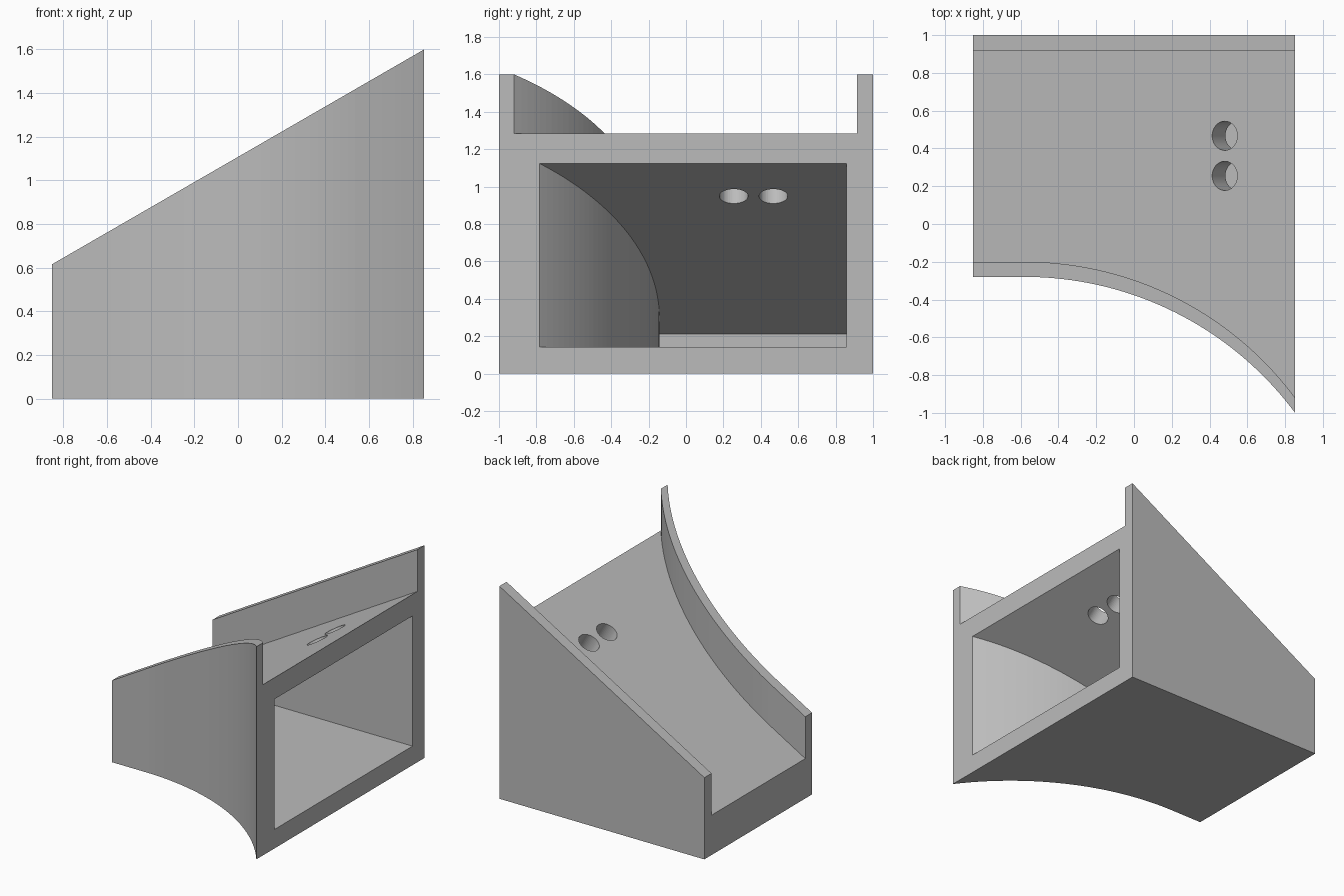
import bpy, bmesh, math
from mathutils import Vector, Matrix

old = bpy.data.objects.get("Cube")
if old:
    bpy.data.objects.remove(old, do_unlink=True)

HALF = 0.853                      # half of the width in x
TILT = math.radians(30)           # slope of the ramp
ARC_X = -0.58                     # where the curved side begins
RADIUS = 1.786

grey = bpy.data.materials.new("plain_grey")
grey.use_nodes = True
grey.diffuse_color = (0.5, 0.5, 0.5, 1)
grey.node_tree.nodes["Principled BSDF"].inputs["Base Color"].default_value = (0.5, 0.5, 0.5, 1)


def outline(x0, x1, back, front, radius, steps=40):
    """Plan with a straight back and a front that sweeps outward along an arc."""
    sweep = math.asin((x1 - ARC_X) / radius)
    pts = [(x1, back), (x0, back), (x0, front)]
    for i in range(steps + 1):
        a = sweep * i / steps
        pts.append((ARC_X + radius * math.sin(a), front - radius * (1 - math.cos(a))))
    return pts


def slope(z_at_right):
    return lambda x: z_at_right + (x - HALF) * math.tan(TILT)


def level(z):
    return lambda x: z


def finish(name, bm):
    bmesh.ops.recalc_face_normals(bm, faces=bm.faces)
    mesh = bpy.data.meshes.new(name)
    bm.to_mesh(mesh)
    bm.free()
    mesh.materials.append(grey)
    obj = bpy.data.objects.new(name, mesh)
    bpy.context.collection.objects.link(obj)
    return obj


def prism(name, pts, bottom, top):
    bm = bmesh.new()
    low = [bm.verts.new((x, y, bottom(x))) for x, y in pts]
    high = [bm.verts.new((x, y, top(x))) for x, y in pts]
    bm.faces.new(low)
    bm.faces.new(high)
    for i in range(len(pts)):
        j = (i + 1) % len(pts)
        bm.faces.new((low[i], low[j], high[j], high[i]))
    return finish(name, bm)


def peg(name, x, y, z):
    """Cylinder standing square to the ramp."""
    bm = bmesh.new()
    bmesh.ops.create_cone(bm, cap_ends=True, segments=48, radius1=0.077, radius2=0.077, depth=0.5,
                          matrix=Matrix.Translation(Vector((x, y, z))) @ Matrix.Rotation(-TILT, 4, 'Y'))
    return finish(name, bm)


# Wedge body with its curved front
body = prism("ramp_body", outline(-HALF, HALF, 1.0, -0.28, RADIUS), level(0), slope(1.6))

# Channel along the top, hollow open on the right end, and two holes through the ramp
cutters = [
    prism("channel_cutter", outline(-1, 0.9, 0.915, -0.2, RADIUS), slope(1.285), slope(2.2)),
    prism("hollow_cutter", outline(-0.723, 0.9, 0.857, -0.142, RADIUS + 0.138), level(0.143), slope(1.123)),
]
for y in (0.255, 0.467):
    cutters.append(peg("hole_cutter", 0.515, y, 1.01))

bpy.context.view_layer.objects.active = body
for cutter in cutters:
    cutter.hide_render = True
    mod = body.modifiers.new("cut", 'BOOLEAN')
    mod.operation = 'DIFFERENCE'
    mod.solver = 'EXACT'
    mod.object = cutter
    bpy.ops.object.modifier_apply(modifier=mod.name)
    bpy.data.objects.remove(cutter, do_unlink=True)
